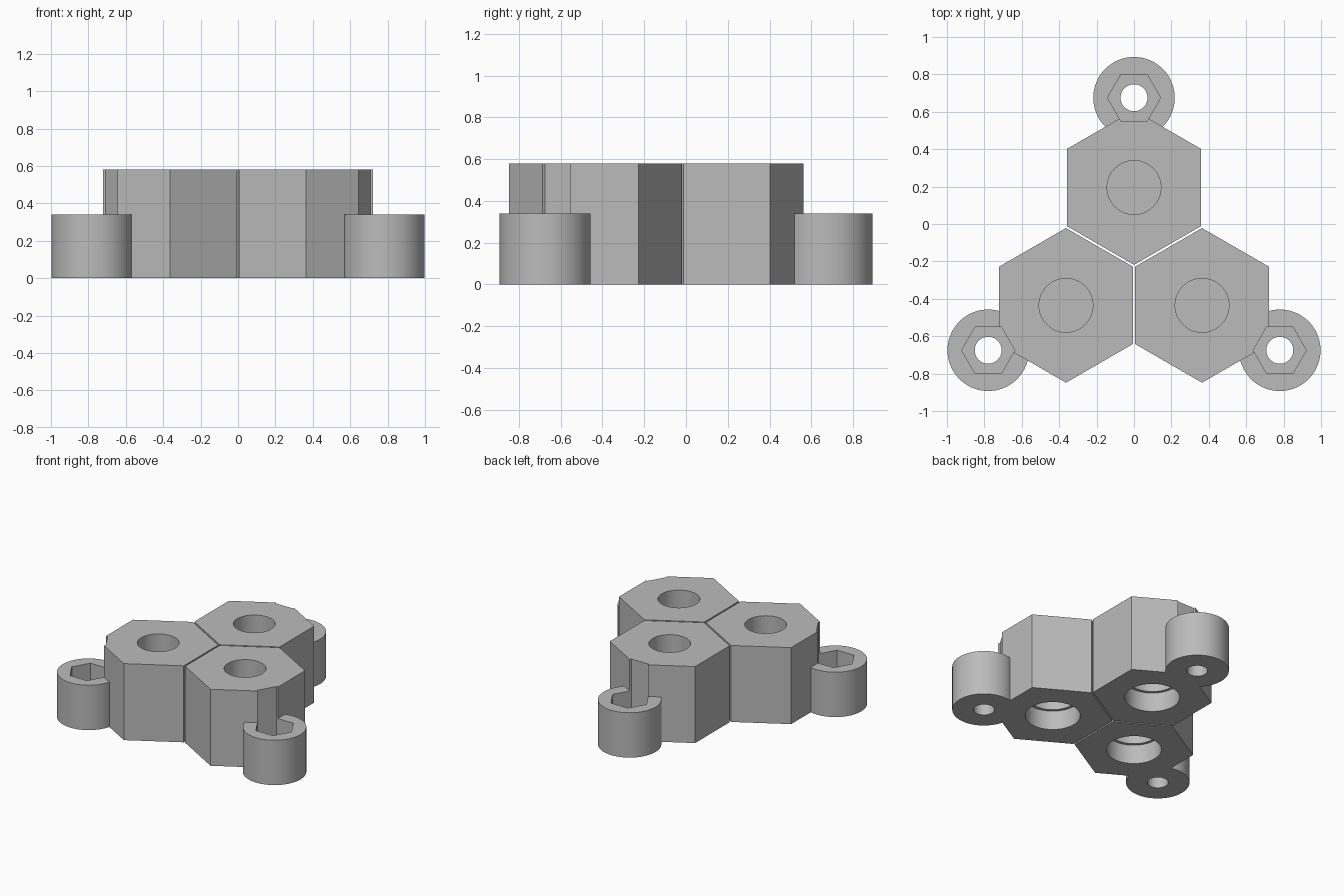
import bpy, bmesh, math
from mathutils import Matrix, Vector

if "Cube" in bpy.data.objects:
    bpy.data.objects.remove(bpy.data.objects["Cube"])

grey = bpy.data.materials.new("light grey plastic")
grey.use_nodes = True
colour = (0.5, 0.5, 0.5, 1)
grey.diffuse_color = colour
grey.node_tree.nodes["Principled BSDF"].inputs["Base Color"].default_value = colour

POST = Vector((0, 0.42, 0))     # post axis, from the triangle centre
BOSS = Vector((0, 0.9, 0))      # screw boss axis
CENTRE = Vector((0, -0.225, 0))
HEIGHT, BOSS_TOP, LEDGE = 0.58, 0.34, 0.15


def link(name, bm):
    bmesh.ops.recalc_face_normals(bm, faces=bm.faces)
    mesh = bpy.data.meshes.new(name)
    bm.to_mesh(mesh)
    bm.free()
    mesh.materials.append(grey)
    obj = bpy.data.objects.new(name, mesh)
    bpy.context.collection.objects.link(obj)
    return obj


def prism(name, centre, radius, z0, z1, sides=64, phase=0.0):
    bm = bmesh.new()
    ring = []
    for i in range(sides):
        a = phase + math.tau * i / sides
        ring.append(bm.verts.new((centre.x + radius * math.cos(a),
                                  centre.y + radius * math.sin(a), z0)))
    base = bm.faces.new(ring)
    top = bmesh.ops.extrude_face_region(bm, geom=[base])["geom"]
    bmesh.ops.translate(bm, vec=(0, 0, z1 - z0),
                        verts=[v for v in top if isinstance(v, bmesh.types.BMVert)])
    return link(name, bm)


def side_box(name, near, far, half_width, z0, z1):
    # Box reaching out of the post toward its open side
    bm = bmesh.new()
    bmesh.ops.create_cube(bm, size=1)
    size = Matrix.Diagonal((far - near, 2 * half_width, z1 - z0, 1))
    shift = Matrix.Translation(((near + far) / 2, 0, (z0 + z1) / 2))
    turn = Matrix.Translation(POST) @ Matrix.Rotation(math.radians(210), 4, "Z")
    bm.transform(turn @ shift @ size)
    return link(name, bm)


def combine(obj, others, operation):
    for other in others:
        other.hide_render = True
        mod = obj.modifiers.new(other.name, "BOOLEAN")
        mod.operation = operation
        mod.solver = "EXACT"
        mod.object = other
    bpy.context.view_layer.update()
    result = bpy.data.meshes.new_from_object(
        obj.evaluated_get(bpy.context.evaluated_depsgraph_get()))
    obj.modifiers.clear()
    obj.data = result
    for other in others:
        bpy.data.objects.remove(other)


# Hexagonal post joined to its round screw boss
arm = prism("arm_top", POST, 0.358 / math.cos(math.pi / 6), 0, HEIGHT, 6, math.pi / 2)
combine(arm, [prism("boss", BOSS, 0.218, 0, BOSS_TOP)], "UNION")

# Open side, bores, side slot, nut pocket and screw hole
combine(arm, [
    side_box("open_side", 0.19, 0.7, 0.6, LEDGE, 0.8),
    prism("top_hole", POST, 0.144, 0.36, 0.8),
    prism("rod_seat", POST, 0.168, 0.1, BOSS_TOP),
    side_box("side_slot", 0, 0.5, 0.168, LEDGE - 0.005, BOSS_TOP),
    prism("bottom_bore", POST, 0.189, -0.1, LEDGE - 0.005),
    prism("nut_pocket", BOSS, 0.142, 0.15, 0.8, 6),
    prism("screw_hole", BOSS, 0.072, -0.1, 0.3),
], "DIFFERENCE")

bpy.ops.object.select_all(action="DESELECT")
arm.select_set(True)
bpy.context.view_layer.objects.active = arm
bpy.ops.object.shade_smooth_by_angle(angle=math.radians(30))

# Three arms around the centre
arms = [arm]
for name in ("arm_left", "arm_right"):
    twin = arm.copy()
    twin.name = name
    bpy.context.collection.objects.link(twin)
    arms.append(twin)
for i, part in enumerate(arms):
    part.location = CENTRE
    part.rotation_euler.z = math.tau * i / 3
arms[1].name, arms[2].name = "right_arm", "left_arm"
arms[0].name = "back_arm"
